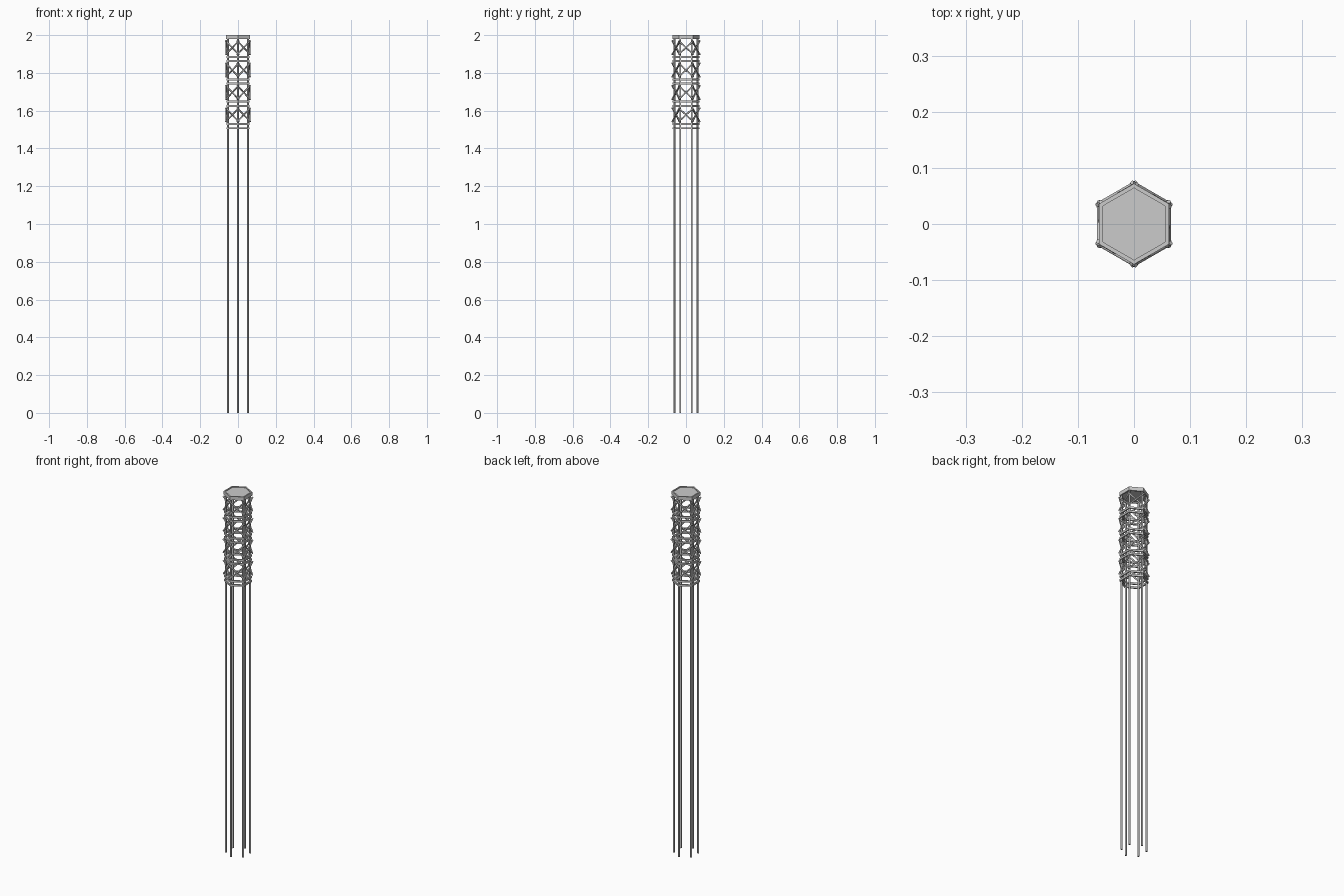
import bpy, bmesh, math
from mathutils import Vector

if "Cube" in bpy.data.objects:
    bpy.data.objects.remove(bpy.data.objects["Cube"])


def new_object(name, bm):
    bmesh.ops.recalc_face_normals(bm, faces=bm.faces)
    me = bpy.data.meshes.new(name)
    bm.to_mesh(me)
    bm.free()
    ob = bpy.data.objects.new(name, me)
    bpy.context.collection.objects.link(ob)
    return ob


def rod(name, a, b, r, sides=10):
    a, b = Vector(a), Vector(b)
    bm = bmesh.new()
    bmesh.ops.create_cone(bm, cap_ends=True, segments=sides, radius1=r, radius2=r,
                          depth=(b - a).length)
    rot = (b - a).to_track_quat('Z', 'Y').to_matrix()
    bmesh.ops.rotate(bm, verts=bm.verts, cent=(0, 0, 0), matrix=rot)
    bmesh.ops.translate(bm, verts=bm.verts, vec=(a + b) / 2)
    for f in bm.faces:
        f.smooth = len(f.verts) == 4
    ob = new_object(name, bm)
    for e in ob.data.edges:
        e.use_edge_sharp = False
    return ob


def corner(i, r, z):
    a = math.radians(30 + 60 * i)
    return Vector((r * math.cos(a), r * math.sin(a), z))


def hex_ring(name, r_in, r_out, z0, z1):
    bm = bmesh.new()
    loops = [[bm.verts.new(corner(i, r, z)) for i in range(6)]
             for r, z in ((r_in, z0), (r_out, z0), (r_out, z1), (r_in, z1))]
    for k in range(4):
        p, q = loops[k], loops[(k + 1) % 4]
        for i in range(6):
            j = (i + 1) % 6
            bm.faces.new((p[i], p[j], q[j], q[i]))
    return new_object(name, bm)


def hex_plate(name, r, z0, z1):
    bm = bmesh.new()
    f = bm.faces.new([bm.verts.new(corner(i, r, z0)) for i in range(6)])
    res = bmesh.ops.extrude_face_region(bm, geom=[f], use_keep_orig=True)
    vs = [g for g in res["geom"] if isinstance(g, bmesh.types.BMVert)]
    bmesh.ops.translate(bm, verts=vs, vec=(0, 0, z1 - z0))
    return new_object(name, bm)


# six tall legs
for i in range(6):
    rod(f"leg_{i}", corner(i, 0.061, 0), corner(i, 0.061, 1.985), 0.005)

# pairs of hexagonal hoops
for k in range(4):
    base = 1.507 + 0.1185 * k
    for n, z in (("lower", base), ("upper", base + 0.022)):
        hex_ring(f"hoop_{n}_{k}", 0.0625, 0.071, z - 0.005, z + 0.005)

# top rim and plate
hex_ring("top_rim", 0.064, 0.072, 1.98, 2.0)
hex_plate("top_plate", 0.065, 1.985, 1.996)

# crossed braces on each side of each bay
for k in range(4):
    zc = 1.578 + 0.1185 * k
    for s in range(6):
        a = math.radians(60 * s)
        n = Vector((math.cos(a), math.sin(a), 0))
        t = Vector((-math.sin(a), math.cos(a), 0))
        for d in (-1, 1):
            c = n * (0.0605 + 0.0015 * d) + Vector((0, 0, zc))
            h = t * 0.040 + Vector((0, 0, 0.037 * d))
            rod(f"brace_{k}_{s}_{'rise' if d > 0 else 'fall'}", c - h, c + h, 0.004, 8)
